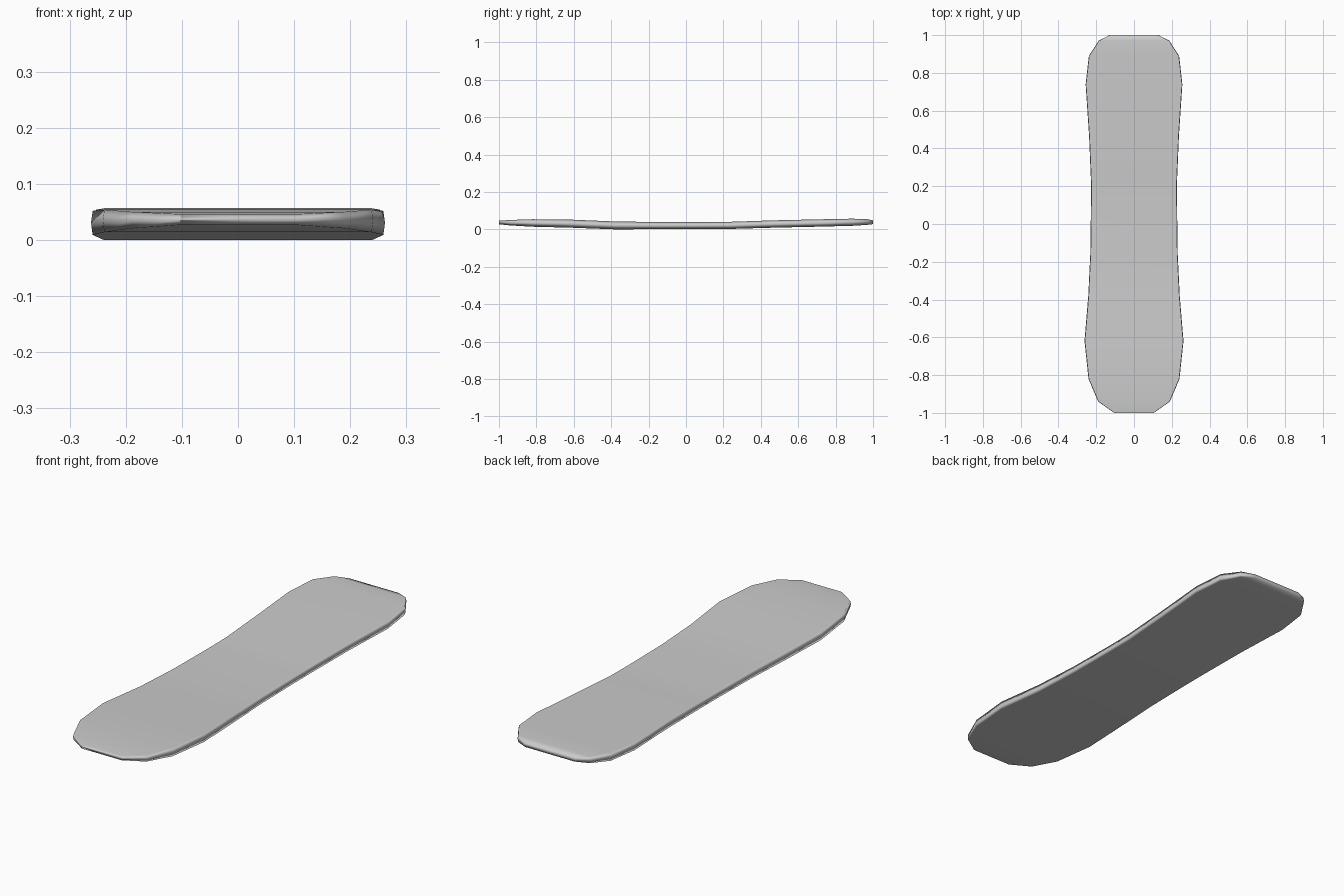
import bpy, bmesh

if "Cube" in bpy.data.objects:
    bpy.data.objects.remove(bpy.data.objects["Cube"])

# stations along the board: y, half width, bottom z, top z
stations = [
    (-1.00, 0.105, 0.028, 0.047), (-0.94, 0.19, 0.022, 0.051),
    (-0.82, 0.241, 0.015, 0.055), (-0.62, 0.262, 0.010, 0.053),
    (-0.38, 0.242, 0.001, 0.043), (-0.15, 0.231, 0.002, 0.040),
    (0.10, 0.228, 0.003, 0.040), (0.23, 0.228, 0.003, 0.041),
    (0.47, 0.238, 0.010, 0.049), (0.74, 0.256, 0.016, 0.055),
    (0.89, 0.239, 0.020, 0.058), (0.97, 0.187, 0.025, 0.055),
    (1.00, 0.13, 0.029, 0.049),
]


def section(w, lo, hi):
    # cross-section loop: flat base, upright edge, flat deck
    mid = (lo + hi) / 2
    return [(-w + 0.003, lo), (w - 0.003, lo), (w, mid),
            (w - 0.003, hi), (-w + 0.003, hi), (-w, mid)]


# board body lofted through the stations
bm = bmesh.new()
z0 = min(s[2] for s in stations)
rings = [[bm.verts.new((x, y, z - z0)) for x, z in section(w, lo, hi)]
         for y, w, lo, hi in stations]
for a, b in zip(rings, rings[1:]):
    n = len(a)
    for i in range(n):
        j = (i + 1) % n
        bm.faces.new((a[i], a[j], b[j], b[i]))
bm.faces.new(rings[0][::-1])
bm.faces.new(rings[-1])
bmesh.ops.recalc_face_normals(bm, faces=bm.faces[:])

mesh = bpy.data.meshes.new("snowboard_deck")
bm.to_mesh(mesh)
bm.free()
board = bpy.data.objects.new("snowboard_deck", mesh)
bpy.context.collection.objects.link(board)

# smooth shading with the broad faces kept flat
for p in mesh.polygons:
    p.use_smooth = True
wn = board.modifiers.new("weighted_normals", 'WEIGHTED_NORMAL')
wn.weight = 70
